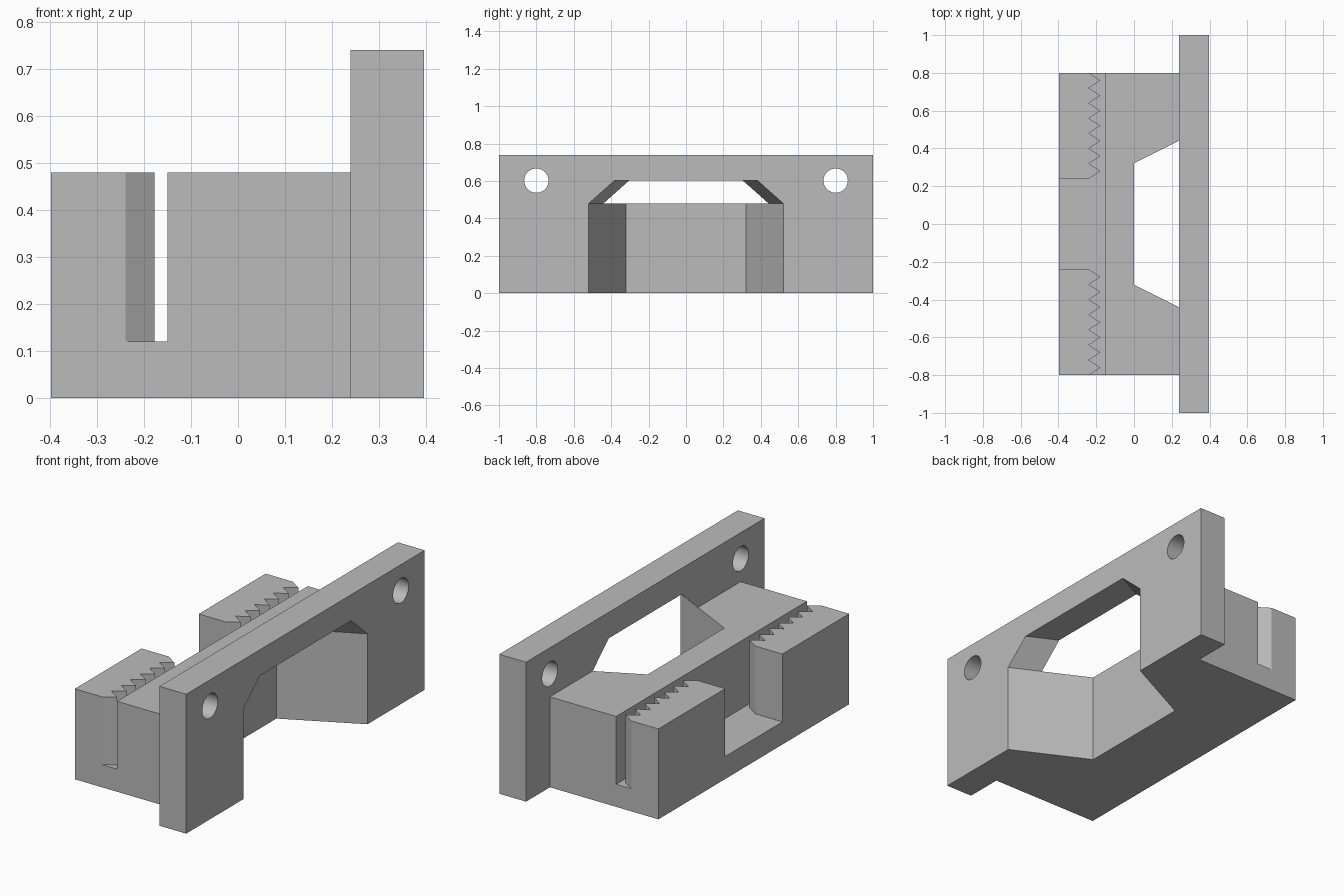
import bpy
import bmesh
from math import cos, sin, tau
from mathutils import Vector

cube = bpy.data.objects.get("Cube")
if cube:
    bpy.data.objects.remove(cube, do_unlink=True)

# Single plain grey
GREY = (0.5, 0.5, 0.5, 1.0)
grey = bpy.data.materials.new("plain grey")
grey.use_nodes = True
grey.diffuse_color = GREY
grey.node_tree.nodes["Principled BSDF"].inputs["Base Color"].default_value = GREY


def loft(name, start, end, helper=False):
    """Solid between two matching loops of points."""
    bm = bmesh.new()
    a = [bm.verts.new(p) for p in start]
    b = [bm.verts.new(p) for p in end]
    bm.faces.new(a)
    bm.faces.new(b)
    for i in range(len(a)):
        j = (i + 1) % len(a)
        bm.faces.new((a[i], a[j], b[j], b[i]))
    bmesh.ops.recalc_face_normals(bm, faces=bm.faces)
    mesh = bpy.data.meshes.new(name)
    bm.to_mesh(mesh)
    bm.free()
    mesh.materials.append(grey)
    obj = bpy.data.objects.new(name, mesh)
    bpy.context.collection.objects.link(obj)
    obj.hide_render = helper
    return obj


def prism(name, points, offset, helper=False):
    return loft(name, points, [Vector(p) + Vector(offset) for p in points], helper)


def box(name, lo, hi, helper=False):
    (x, y, z), (X, Y, Z) = lo, hi
    return prism(name, [(x, y, z), (X, y, z), (X, Y, z), (x, Y, z)], (0, 0, Z - z), helper)


def combine(target, other, operation):
    """Apply a boolean and discard the second solid."""
    mod = target.modifiers.new(operation.lower(), 'BOOLEAN')
    mod.operation = operation
    mod.solver = 'EXACT'
    mod.object = other
    bpy.context.view_layer.objects.active = target
    bpy.ops.object.modifier_apply(modifier=mod.name)
    bpy.data.objects.remove(other, do_unlink=True)


BACK, PLATE_IN, PLATE_OUT = -0.398, 0.239, 0.396
DECK, FLOOR = 0.48, 0.12

# Clamp block and mounting plate joined into one bracket
bracket = box("belt_clamp_bracket", (PLATE_IN, -1, 0), (PLATE_OUT, 1, 0.74))
block = box("clamp_block", (BACK, -0.8, 0), (0.3, 0.8, DECK), True)
combine(bracket, block, 'UNION')

# Toothed slot, opening to the back between the two jaws
VALLEY, TIP, PITCH, TEETH, GAP = -0.239, -0.178, 0.08, 7, 0.24
half = [(-0.15, 0.9), (VALLEY, 0.9)]
for i in range(TEETH):
    y = 0.8 - i * PITCH
    half += [(VALLEY, y), (TIP, y - PITCH / 2)]
half += [(VALLEY, GAP), (-0.5, GAP)]
outline = half + [(x, -y) for x, y in reversed(half)]
slot = prism("slot_cutter", [(x, y, FLOOR) for x, y in outline], (0, 0, 0.5), True)
combine(bracket, slot, 'DIFFERENCE')


# Flared window with chamfered upper corners
def window_loop(x):
    w = 0.322 + x * 0.5
    return [(x, -w, -0.1), (x, w, -0.1), (x, w, DECK),
            (x, w - 0.137, 0.602), (x, 0.137 - w, 0.602), (x, -w, DECK)]


window = loft("window_cutter", window_loop(0), window_loop(0.45), True)
combine(bracket, window, 'DIFFERENCE')

# Screw holes
for side in (-1, 1):
    ring = [(0.1, side * 0.8 + 0.065 * cos(tau * i / 48), 0.602 + 0.065 * sin(tau * i / 48))
            for i in range(48)]
    combine(bracket, prism("hole_cutter", ring, (0.4, 0, 0), True), 'DIFFERENCE')

# Smooth hole walls, crisp edges elsewhere
bpy.ops.object.select_all(action='DESELECT')
bracket.select_set(True)
bpy.context.view_layer.objects.active = bracket
bpy.ops.object.shade_smooth_by_angle(angle=0.4)
